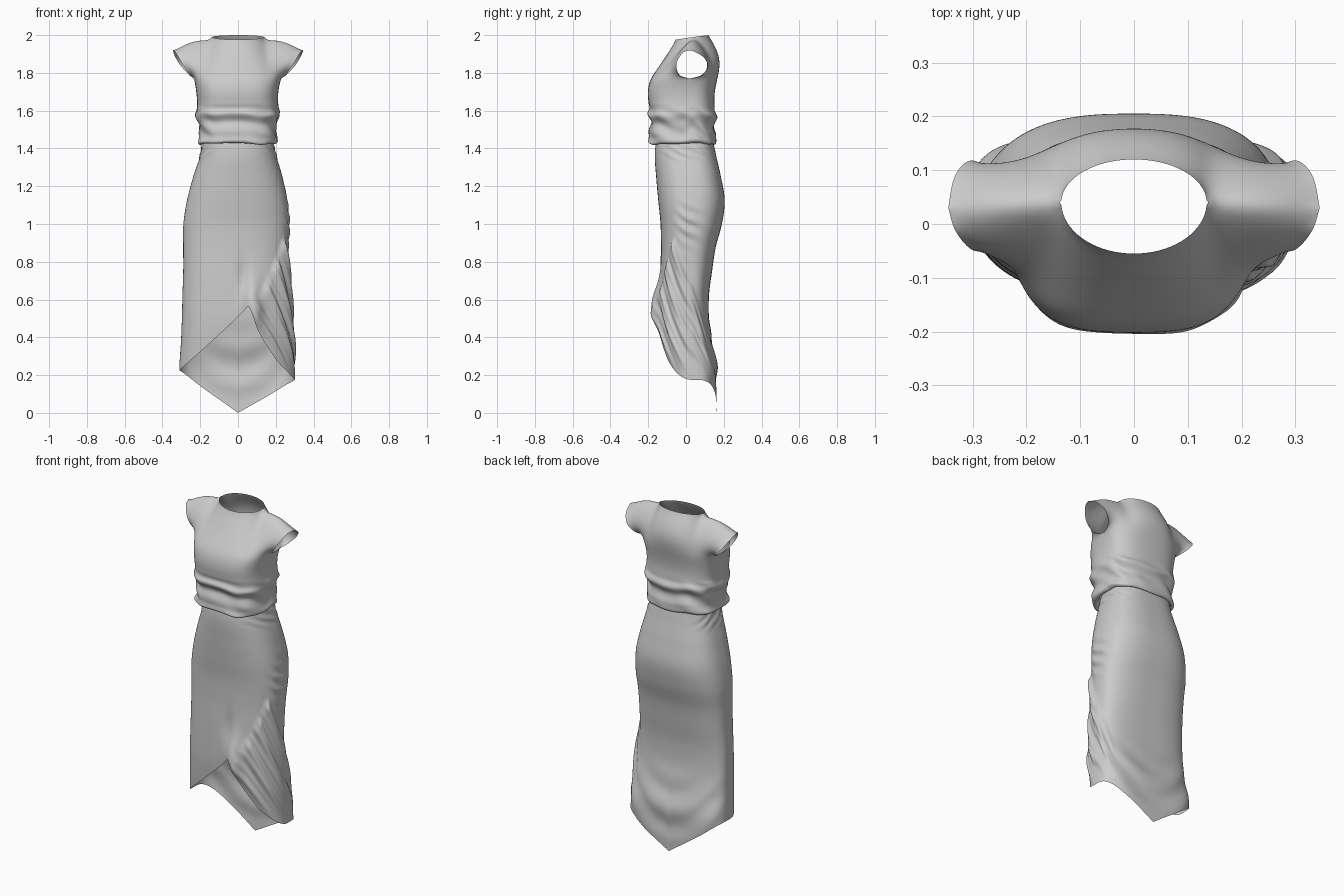
import bpy, bmesh, math
from mathutils import Vector

if "Cube" in bpy.data.objects:
    bpy.data.objects.remove(bpy.data.objects["Cube"])

N = 176  # columns around the dress (half of it per panel)


def catmull(pts, u):
    """Smooth point on a list of tuples, u in 0..1."""
    f = min(max(u, 0), 1) * (len(pts) - 1)
    i = min(int(f), len(pts) - 2)
    t = f - i
    p = [pts[min(max(i + k, 0), len(pts) - 1)] for k in (-1, 0, 1, 2)]
    return [0.5 * (2 * b + (c - a) * t + (2 * a - 5 * b + 4 * c - d) * t * t
            + (3 * b - a - 3 * c + d) * t ** 3) for a, b, c, d in zip(*p)]


def table(rows, x):
    """Piecewise lookup with the key in the first column."""
    if x <= rows[0][0]:
        return rows[0][1:]
    for a, b in zip(rows, rows[1:]):
        if x <= b[0]:
            t = (x - a[0]) / (b[0] - a[0])
            return [p + (q - p) * t for p, q in zip(a[1:], b[1:])]
    return rows[-1][1:]


def smooth(t):
    t = min(max(t, 0), 1)
    return t * t * (3 - 2 * t)


def gauss(d, w):
    return math.exp(-(d / w) ** 2)


def section(th, xl, xr, yf, yb, yc, nf, nb):
    """Point on a lopsided superellipse; 0 = right, 90 deg = back."""
    c, s = math.cos(th), math.sin(th)
    n = nb if s > 0 else nf
    x = math.copysign(abs(c) ** (2 / n), c) * (xr if c > 0 else xl)
    y = yc + abs(s) ** (2 / n) * ((yb - yc) if s > 0 else (yf - yc))
    return x, y


def push(x, y, yc, d):
    r = math.hypot(x, y - yc) or 1
    return x + d * x / r, y + d * (y - yc) / r


def grid(bm, rows, closed):
    vs = [[bm.verts.new(p) for p in r] for r in rows]
    n = len(vs[0])
    for a, b in zip(vs, vs[1:]):
        for i in range(n if closed else n - 1):
            j = (i + 1) % n
            bm.faces.new((a[i], a[j], b[j], b[i]))


def finish(bm, name, relax_above=9, relax_steps=0):
    """Weld, relax the inner cloth above a height, and make the object."""
    bmesh.ops.remove_doubles(bm, verts=bm.verts, dist=0.0004)
    soft = [v for v in bm.verts if v.co.z > relax_above and not v.is_boundary]
    for _ in range(relax_steps):
        bmesh.ops.smooth_vert(bm, verts=soft, factor=0.5,
                              use_axis_x=True, use_axis_y=True, use_axis_z=True)
    bmesh.ops.recalc_face_normals(bm, faces=bm.faces)
    me = bpy.data.meshes.new(name)
    bm.to_mesh(me)
    bm.free()
    ob = bpy.data.objects.new(name, me)
    bpy.context.collection.objects.link(ob)
    me.polygons.foreach_set("use_smooth", [True] * len(me.polygons))
    return ob


# ---- Skirt: tube with a wrapped, pointed hem and a ruched right side ----
SKIRT = [(0, .31, .305, -.09, .16), (.125, .31, .305, -.10, .16), (.25, .31, .298, -.115, .162),
         (.375, .302, .285, -.13, .14), (.5, .297, .275, -.14, .122), (.625, .294, .268, -.14, .122),
         (.75, .29, .265, -.137, .138), (.875, .29, .268, -.133, .157), (1.0, .289, .272, -.135, .19),
         (1.125, .27, .262, -.147, .205), (1.25, .237, .235, -.158, .185), (1.375, .198, .20, -.165, .157),
         (1.5, .185, .175, -.15, .135)]
FRONT_HEM = [(-.3, .225), (.065, .57), (.1, .45), (.13, .39), (.2, .28), (.3, .175)]
BACK_HEM = [(-.3, .225), (0, 0), (.3, .175)]


def skirt_point(th, t):
    c, s = math.cos(th), math.sin(th)
    xh = .3 * math.copysign(abs(c) ** (2 / (3.4 if s > 0 else 2.4)), c)
    hem = table(BACK_HEM if s > 0 else FRONT_HEM, xh)[0]
    z = 1.46 + (hem - 1.46) * t
    _, xl, xr, yf, yb = catmull(SKIRT, z / 1.5)
    yc = .02 + .02 * smooth((.4 - z) / .3)
    x, y = section(th, xl, xr, yf, yb, yc, 2.4, 2.7 + .7 * smooth((.7 - z) / .5))
    # ruched drape fanning down the right side
    phi = (math.degrees(th) - 270) % 360
    phi = phi - 360 if phi > 200 else phi
    a = phi / 90 * .38
    f = z + 1.7 * a
    seam = .57 + (a - .05) * 1.9
    m = smooth((seam - z) / .07) * smooth((1.4 - f) / .07) * smooth((.6 - a) / .15)
    m *= smooth((a - .03) / .04) * smooth((z - .17) / .25)
    wave = math.sin(2 * math.pi * f / .2 + 1.5 * math.sin(5 * z))
    d = m * (.014 + .008 * wave + .003 * math.sin(2 * math.pi * f / .09 + 6 * z))
    # short gathers at the right seam and creases at the waist
    d += .006 * gauss(a - .37, .07) * gauss(z - 1.0, .1) * math.sin(2 * math.pi * (z + .5 * a) / .075)
    d += .004 * gauss(z - 1.38, .04) * c ** 4 * math.sin(2 * math.pi * (z + .1 * s) / .05)
    # soft swags on the lower back
    if s > 0:
        d += .006 * s * smooth((.55 - z) / .25) * smooth(z / .15) * math.sin(2 * math.pi * (z - 3 * x * x) / .2)
    x, y = push(x, y, yc, d)
    # lifted point of the front wrap
    if s < 0:
        y -= .045 * gauss(x - .075, .05) * gauss(z - .57, .12)
        y += .014 * gauss(x - .03, .03) * gauss(z - .72, .1)
    return x, y, z


angles = [2 * math.pi * i / N for i in range(N)]
bm = bmesh.new()
grid(bm, [[skirt_point(th, r / 150) for th in angles] for r in range(151)], True)
finish(bm, "skirt")

# ---- Bodice: gathered waist rings, then front and back yoke panels ----
RINGS = [(1.45, .185, .175, -.155, .14), (1.425, .20, .19, -.18, .15), (1.435, .213, .207, -.2, .163),
         (1.47, .203, .203, -.197, .157), (1.53, .207, .203, -.187, .15), (1.575, .224, .218, -.2, .163),
         (1.605, .22, .216, -.192, .155), (1.64, .216, .213, -.198, .15), (1.70, .222, .213, -.206, .152),
         (1.77, .232, .228, -.19, .167)]
YC = .02


def bodice_point(th, u):
    z, xl, xr, yf, yb = catmull(RINGS, u)
    x, y = section(th, xl, xr, yf, yb, YC, 3.1, 2.6)
    m = smooth((1.64 - z) / .06) * smooth(u / .2)
    d = .004 * m * math.sin(2 * math.pi * (z + .05 * th) / .09 + 2 * math.sin(2 * th))
    d += .003 * m * math.sin(7 * th + 45 * z) * math.sin(2 * th + .5)
    x, y = push(x, y, YC, d)
    z += m * (.005 * math.sin(3 * th + 1) + .003 * math.sin(7 * th))
    return Vector((x, y, z))


def yoke_top(t, front):
    """Shoulder line, neckline, shoulder line from left to right."""
    tip = Vector((.345, .03, 1.92))
    side = -1 if t < .5 else 1
    e = min(t, 1 - t) / .3
    if e < 1:
        p = tip.lerp(Vector((.135, .04, 1.99)), e)
        p.z += .026 * math.sin(math.pi * e)
        return Vector((side * p.x, p.y, p.z))
    g = (t - .3) / .4 * math.pi
    s = math.sin(g)
    return Vector((-.135 * math.cos(g), .04 + (-.095 if front else .08) * s,
                   1.99 + (-.014 if front else .01) * s))


ARM_FRONT = [(.23, .02, 1.77), (.255, -.035, 1.79), (.295, -.05, 1.85), (.33, -.015, 1.908), (.345, .03, 1.92)]
ARM_BACK = [(.23, .02, 1.77), (.258, .09, 1.79), (.30, .118, 1.835), (.332, .09, 1.885), (.345, .03, 1.92)]


def yoke_point(t, v, front):
    th = math.pi * (1 + t) if front else math.pi * (1 - t)
    p = bodice_point(th, 1).lerp(yoke_top(t, front), v)
    arm = ARM_FRONT if front else ARM_BACK
    dev = Vector(catmull(arm, v)) - Vector(arm[0]).lerp(Vector(arm[-1]), v)
    side = -1 if t < .5 else 1
    p += Vector((side * dev.x, dev.y, dev.z)) * abs(2 * t - 1) ** 3
    p.y += (.004 if front else .034) * math.sin(math.pi * v) * math.sin(math.pi * t)
    return p


bm = bmesh.new()
grid(bm, [[bodice_point(th, r / 70) for th in angles] for r in range(71)], True)
H = N // 2
for front in (True, False):
    grid(bm, [[yoke_point(i / H, r / 30, front) for i in range(H + 1)] for r in range(31)], False)
finish(bm, "bodice", relax_above=1.64, relax_steps=45)
